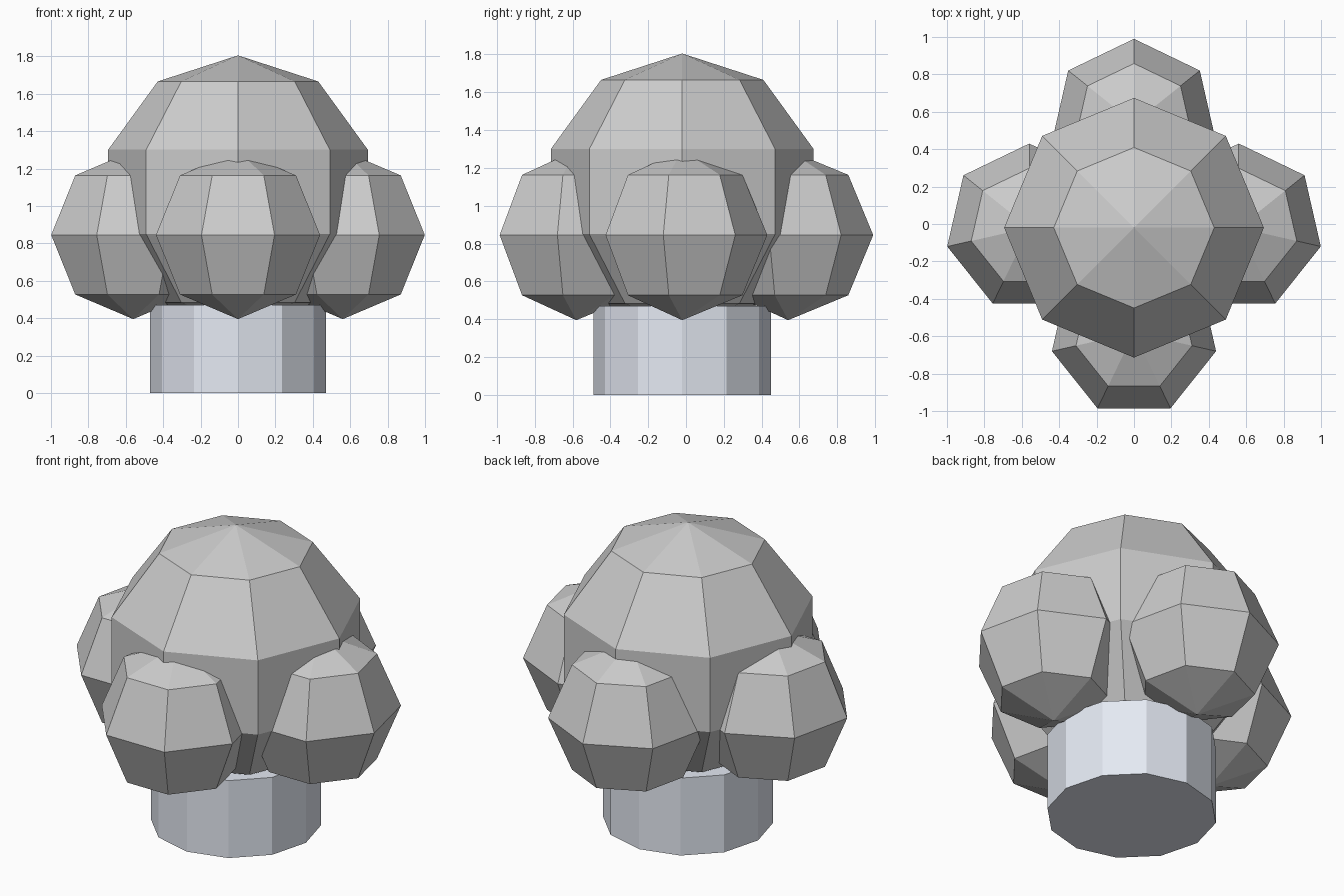
import bpy, bmesh
from math import sin, cos, pi

if "Cube" in bpy.data.objects:
    bpy.data.objects.remove(bpy.data.objects["Cube"])


def lathe(name, rings, sides, center, start=pi / 2):
    """Flat-shaded solid from (radius, z) rings; radius 0 gives a pole."""
    bm = bmesh.new()
    loops = []
    for r, z in rings:
        n = sides if r > 1e-6 else 1
        loops.append([bm.verts.new((r * cos(start + 2 * pi * i / sides),
                                    r * sin(start + 2 * pi * i / sides), z))
                      for i in range(n)])
    for low, high in zip(loops, loops[1:]):
        for i in range(sides):
            j = (i + 1) % sides
            ring = [low[i % len(low)], low[j % len(low)],
                    high[j % len(high)], high[i % len(high)]]
            bm.faces.new(list(dict.fromkeys(ring)))
    # n-gon caps where the profile does not end in a pole
    for end in (loops[0], loops[-1]):
        if len(end) > 1:
            bm.faces.new(end)
    bmesh.ops.recalc_face_normals(bm, faces=bm.faces)
    mesh = bpy.data.meshes.new(name)
    bm.to_mesh(mesh)
    bm.free()
    obj = bpy.data.objects.new(name, mesh)
    obj.location = center
    bpy.context.collection.objects.link(obj)
    return obj


def ball(name, radius, sides, bands, center):
    """Low-poly ball with one vertex column facing +y."""
    rings = [(radius * sin(pi * k / bands), -radius * cos(pi * k / bands))
             for k in range(bands + 1)]
    return lathe(name, rings, sides, center)


CY = -0.02  # y of the tree axis

# trunk
trunk = lathe("trunk", [(0.47, 0), (0.47, 0.47)], 12, (0, CY, 0))
bark = bpy.data.materials.new("trunk_pale_blue")
bark.diffuse_color = (0.78, 0.82, 0.9, 1)
bark.use_nodes = True
bark.node_tree.nodes["Principled BSDF"].inputs["Base Color"].default_value = bark.diffuse_color
trunk.data.materials.append(bark)

# main crown
ball("crown", 0.73, 8, 5, (0, CY, 1.075))

# four side clumps, all with the same orientation
for label, dx, dy in (("front", 0, -1), ("back", 0, 1),
                      ("left", -1, 0), ("right", 1, 0)):
    ball("clump_" + label, 0.45, 7, 4, (0.56 * dx, CY + 0.56 * dy, 0.845))
